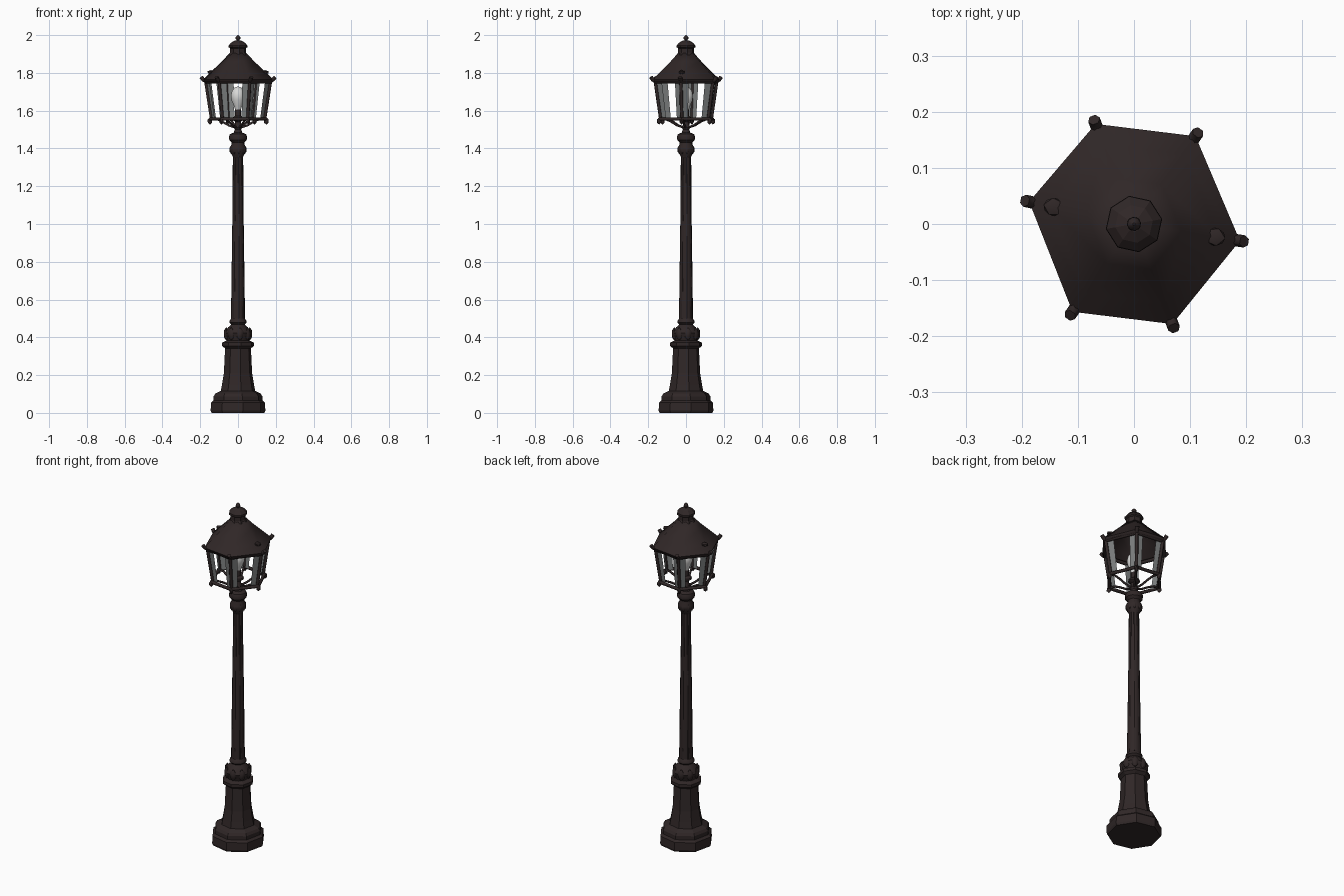
import bpy, bmesh
from math import sin, cos, pi, radians
from mathutils import Vector

cube = bpy.data.objects.get("Cube")
if cube:
    bpy.data.objects.remove(cube)


def material(name, rgb):
    m = bpy.data.materials.new(name)
    m.use_nodes = True
    m.diffuse_color = (*rgb, 1)
    node = m.node_tree.nodes["Principled BSDF"]
    node.inputs["Base Color"].default_value = (*rgb, 1)
    node.inputs["Roughness"].default_value = 0.7
    return m


iron = material("dark iron", (0.029, 0.020, 0.020))
glass = material("grey glass", (0.20, 0.21, 0.21))
white = material("bulb white", (0.7, 0.7, 0.69))


def finish(name, bm, mat, smooth=None):
    bmesh.ops.recalc_face_normals(bm, faces=bm.faces)
    mesh = bpy.data.meshes.new(name)
    bm.to_mesh(mesh)
    bm.free()
    ob = bpy.data.objects.new(name, mesh)
    bpy.context.collection.objects.link(ob)
    mesh.materials.append(mat)
    if smooth:
        bpy.ops.object.select_all(action='DESELECT')
        ob.select_set(True)
        bpy.context.view_layer.objects.active = ob
        bpy.ops.object.shade_smooth_by_angle(angle=radians(smooth))
    return ob


def polar(r, angle, z):
    return Vector((r * cos(angle), r * sin(angle), z))


def spread(count, phase=10):
    return [radians(phase) + 2 * pi * i / count for i in range(count)]


eight, twelve, sixteen = spread(8), spread(12), spread(16)
six = [radians(d) for d in (-9, 55, 111, 168, 235, 291)]
pairs = list(zip(six, six[1:] + six[:1]))


def lathe(name, profile, angles, mat, smooth=None, caps=True, panel=None):
    """Turn (radius, height) points about the z axis through the given angles."""
    bm = bmesh.new()
    rings = [[bm.verts.new(polar(r, a, z)) for a in angles] for r, z in profile]
    panels = []
    for k, (low, high) in enumerate(zip(rings, rings[1:])):
        for i in range(len(angles)):
            j = (i + 1) % len(angles)
            f = bm.faces.new((low[i], low[j], high[j], high[i]))
            if k == panel:
                panels.append(f)
    if caps:
        bm.faces.new(rings[0][::-1])
        bm.faces.new(rings[-1])
    if panels:
        bmesh.ops.inset_individual(bm, faces=panels, thickness=0.009, depth=-0.005)
    return finish(name, bm, mat, smooth)


def bars(name, paths, radius):
    """Bars of round section along lists of points, joined in one object."""
    curve = bpy.data.curves.new(name, 'CURVE')
    curve.dimensions = '3D'
    curve.bevel_depth = radius
    curve.bevel_resolution = 1
    curve.use_fill_caps = True
    for pts in paths:
        s = curve.splines.new('POLY')
        s.points.add(len(pts) - 1)
        for p, co in zip(s.points, pts):
            p.co = (*co, 1)
    tmp = bpy.data.objects.new(name, curve)
    bpy.context.collection.objects.link(tmp)
    mesh = bpy.data.meshes.new_from_object(tmp.evaluated_get(bpy.context.evaluated_depsgraph_get()))
    bpy.data.objects.remove(tmp)
    mesh.materials.clear()
    mesh.materials.append(iron)
    bpy.context.collection.objects.link(bpy.data.objects.new(name, mesh))


def blobs(name, centres, size, angles):
    """Faceted leaf shapes, each turned to face outwards."""
    bm = bmesh.new()
    for c, a in zip(centres, angles):
        for v in bmesh.ops.create_icosphere(bm, subdivisions=1, radius=1)["verts"]:
            x, y, z = (v.co[k] * size[k] for k in range(3))
            v.co = c + Vector((x * cos(a) - y * sin(a), x * sin(a) + y * cos(a), z))
    finish(name, bm, iron, 40)


# Stepped plinth and panelled pedestal
lathe("plinth", [(0.142, 0), (0.147, 0.012), (0.145, 0.055), (0.131, 0.066), (0.131, 0.088),
                 (0.122, 0.102), (0.095, 0.115)], eight, iron)
lathe("pedestal", [(0.096, 0.10), (0.086, 0.15), (0.076, 0.21), (0.069, 0.35)],
      eight, iron, panel=2)
lathe("pedestal_cornice", [(0.068, 0.34), (0.086, 0.355), (0.086, 0.372), (0.060, 0.384)],
      eight, iron)

# Leafed collar
lathe("collar", [(0.058, 0.38), (0.064, 0.40), (0.072, 0.422), (0.064, 0.44), (0.044, 0.46),
                 (0.037, 0.468), (0.047, 0.478), (0.045, 0.488), (0.037, 0.50)],
      twelve, iron, smooth=35)
blobs("collar_leaves", [polar(0.063, a, 0.418) for a in eight], (0.015, 0.02, 0.036), eight)

# Tapering shaft with fine ribs
lathe("shaft", [(0.037, 0.49), (0.034, 0.75), (0.029, 1.1), (0.025, 1.37)],
      twelve, iron, smooth=35)
bars("shaft_ribs", [[polar(0.034, a, 0.50), polar(0.027, a, 1.0), polar(0.024, a, 1.36)]
                    for a in eight], 0.004)

# Capital and lantern stem
lathe("capital", [(0.025, 1.35), (0.030, 1.362), (0.044, 1.388), (0.044, 1.405), (0.034, 1.422),
                  (0.034, 1.432), (0.047, 1.446), (0.049, 1.462), (0.043, 1.476), (0.023, 1.484),
                  (0.017, 1.50), (0.024, 1.512), (0.017, 1.525), (0.014, 1.555)],
      twelve, iron, smooth=35)
blobs("capital_leaves", [polar(0.036, a, 1.393) for a in eight], (0.010, 0.012, 0.024), eight)

# Lantern frame on six corners
LOW, HIGH = (0.143, 1.555), (0.174, 1.752)


def at(level, angle, grow=0.0):
    return polar(level[0] + grow, angle, level[1])


bars("corner_posts", [[at(LOW, a), at(HIGH, a)] for a in six], 0.009)
bars("lower_rails", [[at(LOW, a, 0.008), at(LOW, b, 0.008)] for a, b in pairs], 0.009)
bars("upper_rails", [[at(HIGH, a), at(HIGH, b)] for a, b in pairs], 0.010)
blobs("lower_feet", [polar(0.152, a, 1.545) for a in six], (0.014, 0.012, 0.019), six)

# Curved brackets carrying the lantern
bars("brackets", [[polar(0.012, a, 1.510), polar(0.05, a, 1.522), polar(0.085, a, 1.542),
                   polar(0.115, a, 1.555), at(LOW, a)] for a in six], 0.006)

# Glass strips along both sides of each open bay
bm = bmesh.new()
for a, b in pairs + [(b, a) for a, b in pairs]:
    low, high = at(LOW, a, -0.003), at(HIGH, a, -0.003)
    low_in = low.lerp(at(LOW, b, -0.003), 0.24)
    high_in = high.lerp(at(HIGH, b, -0.003), 0.24)
    bm.faces.new([bm.verts.new(p) for p in (low, low_in, high_in, high)])
finish("glass_strips", bm, glass)

# Bulb on its holder
lathe("bulb_holder", [(0.014, 1.54), (0.032, 1.552), (0.030, 1.562), (0.016, 1.572),
                      (0.016, 1.605)], twelve, iron, smooth=35)
lathe("bulb", [(0.014, 1.60), (0.022, 1.625), (0.035, 1.655), (0.038, 1.68), (0.032, 1.705),
               (0.018, 1.722), (0.003, 1.728)], sixteen, white, smooth=60)

# Six-sided roof shell
roof = lathe("roof", [(0.184, 1.748), (0.191, 1.764), (0.152, 1.800), (0.086, 1.862),
                      (0.046, 1.904)], six, iron, smooth=50, caps=False)
shell = roof.modifiers.new("thickness", 'SOLIDIFY')
shell.thickness = 0.006
shell.offset = -1

# Upturned eave tips and ridge leaves
bars("eave_tips", [[polar(0.172, a, 1.755), polar(0.188, a, 1.764), polar(0.199, a, 1.778)]
                   for a in six], 0.011)
ends = [six[0], six[3]]
blobs("ridge_leaves", [polar(0.145, a, 1.803) for a in ends], (0.022, 0.018, 0.012), ends)

# Chimney cap and finial
lathe("chimney", [(0.050, 1.895), (0.042, 1.908), (0.042, 1.930), (0.051, 1.936), (0.050, 1.946),
                  (0.034, 1.962), (0.014, 1.972)], eight, iron)
lathe("finial", [(0.012, 1.965), (0.008, 1.974), (0.013, 1.982), (0.012, 1.990),
                 (0.005, 1.996), (0.002, 2.0)], eight, iron, smooth=50)
